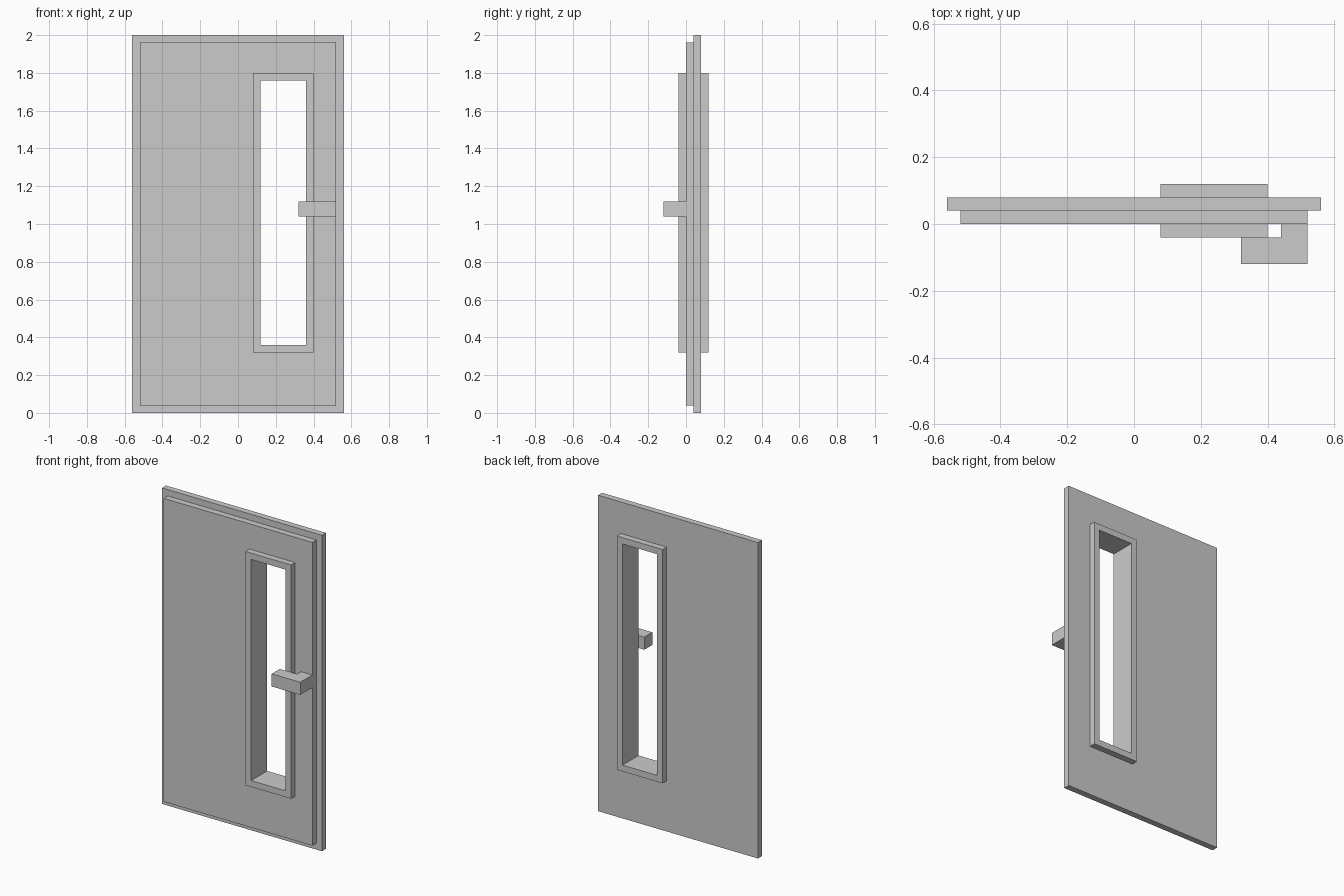
import bpy, bmesh

if "Cube" in bpy.data.objects:
    bpy.data.objects.remove(bpy.data.objects["Cube"])


def finish(name, bm):
    bmesh.ops.recalc_face_normals(bm, faces=bm.faces[:])
    mesh = bpy.data.meshes.new(name)
    bm.to_mesh(mesh)
    bm.free()
    obj = bpy.data.objects.new(name, mesh)
    bpy.context.collection.objects.link(obj)
    return obj


def ring_solid(name, steps):
    """Bridge rectangles (rect, y) into a closed solid with an opening."""
    bm = bmesh.new()
    loops = []
    for (x0, x1, z0, z1), y in steps:
        corners = ((x0, z0), (x1, z0), (x1, z1), (x0, z1))
        loops.append([bm.verts.new((x, y, z)) for x, z in corners])
    for a, b in zip(loops, loops[1:] + loops[:1]):
        for i in range(4):
            j = (i + 1) % 4
            bm.faces.new((a[i], a[j], b[j], b[i]))
    return finish(name, bm)


# Rectangles: x min, x max, z min, z max
BACK = (-0.56, 0.56, 0.0, 2.0)
FRONT = (-0.52, 0.52, 0.04, 1.96)
FRAME = (0.08, 0.40, 0.32, 1.80)
GLASS = (0.12, 0.36, 0.36, 1.76)

# Stepped door leaf with a window cut-out
ring_solid("door_leaf", [(FRAME, 0.0), (FRONT, 0.0), (FRONT, 0.04),
                         (BACK, 0.04), (BACK, 0.08), (FRAME, 0.08)])

# Window frame passing through the leaf, proud on both sides
ring_solid("window_frame", [(GLASS, -0.04), (FRAME, -0.04),
                            (FRAME, 0.12), (GLASS, 0.12)])

# L-shaped handle, extruded upwards
profile = [(0.52, 0.0), (0.44, 0.0), (0.44, -0.04),
           (0.32, -0.04), (0.32, -0.12), (0.52, -0.12)]
bm = bmesh.new()
base = bm.faces.new([bm.verts.new((x, y, 1.04)) for x, y in profile])
ext = bmesh.ops.extrude_face_region(bm, geom=[base], use_keep_orig=True)
bmesh.ops.translate(bm, vec=(0, 0, 0.08),
                    verts=[g for g in ext["geom"] if isinstance(g, bmesh.types.BMVert)])
finish("door_handle", bm)
